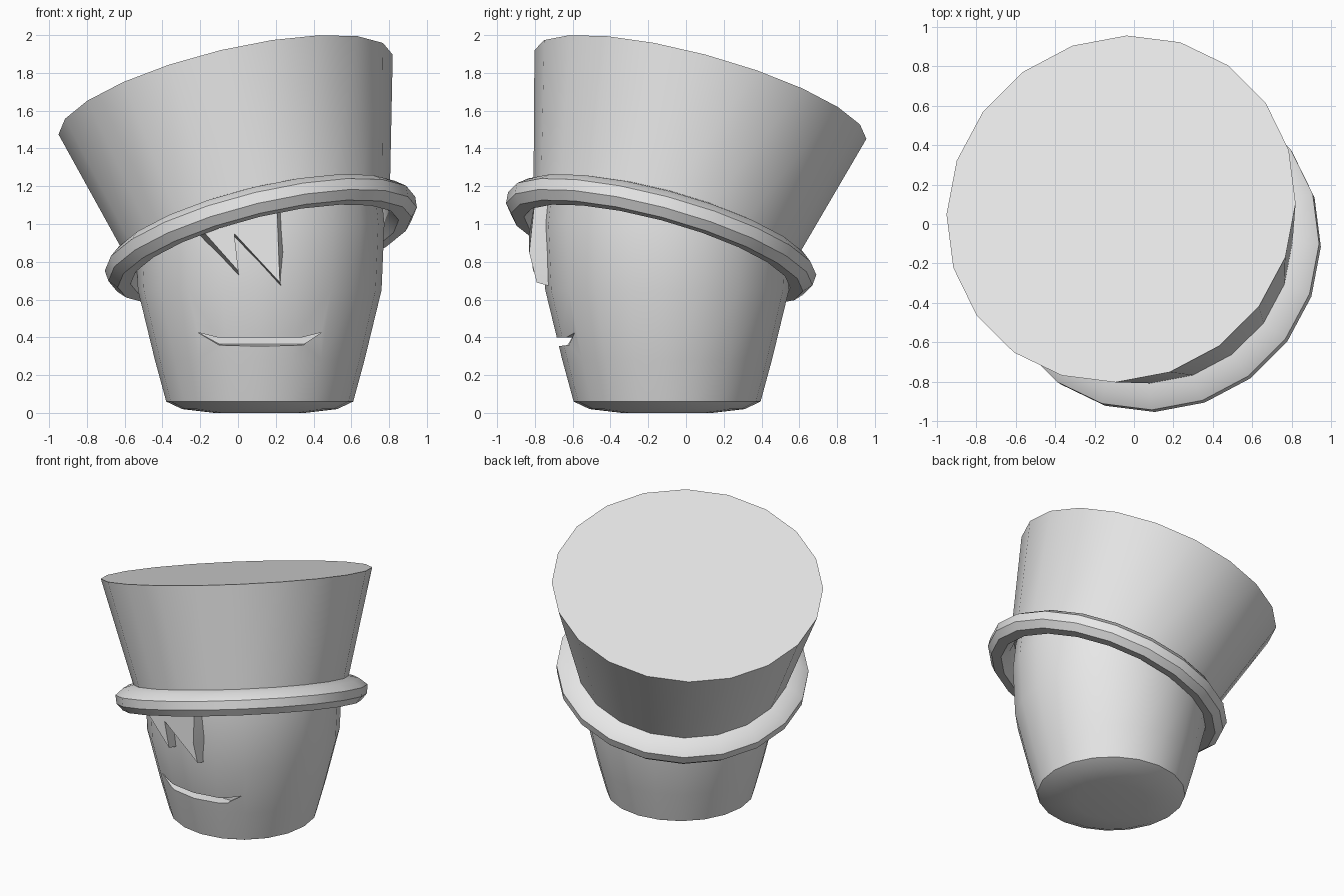
import bpy
import bmesh
import math
from mathutils import Vector

if "Cube" in bpy.data.objects:
    bpy.data.objects.remove(bpy.data.objects["Cube"])

SIDES = 20
grey = bpy.data.materials.new("plain_grey")
grey.use_nodes = True
grey.diffuse_color = (0.8, 0.8, 0.8, 1)
grey.node_tree.nodes["Principled BSDF"].inputs["Base Color"].default_value = (0.8, 0.8, 0.8, 1)


def finish(name, bm):
    bmesh.ops.recalc_face_normals(bm, faces=bm.faces)
    mesh = bpy.data.meshes.new(name)
    bm.to_mesh(mesh)
    bm.free()
    mesh.materials.append(grey)
    obj = bpy.data.objects.new(name, mesh)
    bpy.context.collection.objects.link(obj)
    return obj


def select(obj):
    bpy.ops.object.select_all(action="DESELECT")
    obj.select_set(True)
    bpy.context.view_layer.objects.active = obj


def smooth(obj, degrees):
    select(obj)
    bpy.ops.object.shade_smooth_by_angle(angle=math.radians(degrees))


def lathe(name, profile, closed=False):
    """Turn (radius, height) points round z; open profiles get end caps."""
    bm = bmesh.new()
    rings = []
    for r, z in profile:
        angles = [math.tau * i / SIDES for i in range(SIDES)]
        rings.append([bm.verts.new((r * math.cos(a), r * math.sin(a), z)) for a in angles])
    pairs = list(zip(rings, rings[1:]))
    if closed:
        pairs.append((rings[-1], rings[0]))
    else:
        bm.faces.new(rings[0])
        bm.faces.new(rings[-1])
    for a, b in pairs:
        for i in range(SIDES):
            j = (i + 1) % SIDES
            bm.faces.new((a[i], a[j], b[j], b[i]))
    return finish(name, bm)


def loft(name, back, front):
    """Join two matching outlines into a solid."""
    bm = bmesh.new()
    a = [bm.verts.new(p) for p in back]
    b = [bm.verts.new(p) for p in front]
    bm.faces.new(a)
    bm.faces.new(b)
    for i in range(len(a)):
        j = (i + 1) % len(a)
        bm.faces.new((a[i], a[j], b[j], b[i]))
    return finish(name, bm)


# Head: tapered cup with a rounded base
head = lathe("head", [(0.24, 0), (0.41, 0.02), (0.495, 0.06), (0.555, 0.28),
                      (0.645, 0.65), (0.66, 1.0), (0.64, 1.2)])
head.location = (0.115, -0.1, 0)

# Smile: notch cut into the front, its floor rising inwards
smile = [(-0.21, 0.425), (-0.1, 0.345), (0.35, 0.345), (0.44, 0.425), (0.34, 0.4), (-0.11, 0.4)]
rise = [0, 0.02, 0.02, 0, 0, 0]
cutter = loft("smile_cutter",
              [(x, -0.58, z + d) for (x, z), d in zip(smile, rise)],
              [(x, -0.9, z - d) for (x, z), d in zip(smile, rise)])
cutter.hide_render = True
cut = head.modifiers.new("smile", "BOOLEAN")
cut.operation = "DIFFERENCE"
cut.solver = "EXACT"
cut.object = cutter
select(head)
bpy.ops.object.modifier_apply(modifier="smile")
bpy.data.objects.remove(cutter)
smooth(head, 40)

# Fringe: two pointed locks under the brim
outline = [(-0.3, 1.05), (-0.2, 0.94), (0.005, 0.715), (-0.03, 0.935),
           (0.23, 0.66), (0.25, 0.85), (0.24, 1.13)]
inner = [(-0.27, 1.05, -0.78), (-0.17, 0.945, -0.8), (0.003, 0.75, -0.81), (-0.02, 0.95, -0.83),
         (0.222, 0.69, -0.79), (0.215, 0.85, -0.83), (0.205, 1.13, -0.8)]
fringe = loft("fringe", [(x, -0.68, z) for x, z in outline], [(x, y, z) for x, z, y in inner])
smooth(fringe, 20)

# Hat: flared crown and thick hollow brim on one tilted axis
crown = lathe("hat_crown", [(0.715, 0.05), (0.91, 0.8)])
brim = lathe("hat_brim", [(0.70, 0.085), (0.79, 0.06), (0.845, 0.015), (0.84, -0.045),
                          (0.80, -0.09), (0.73, -0.09), (0.69, -0.03), (0.69, 0.05)], closed=True)
axis = Vector((-0.232, 0.258, 0.938))
for part in (crown, brim):
    part.location = (0.12, -0.13, 0.935)
    part.rotation_mode = "QUATERNION"
    part.rotation_quaternion = Vector((0, 0, 1)).rotation_difference(axis)
    smooth(part, 30)
